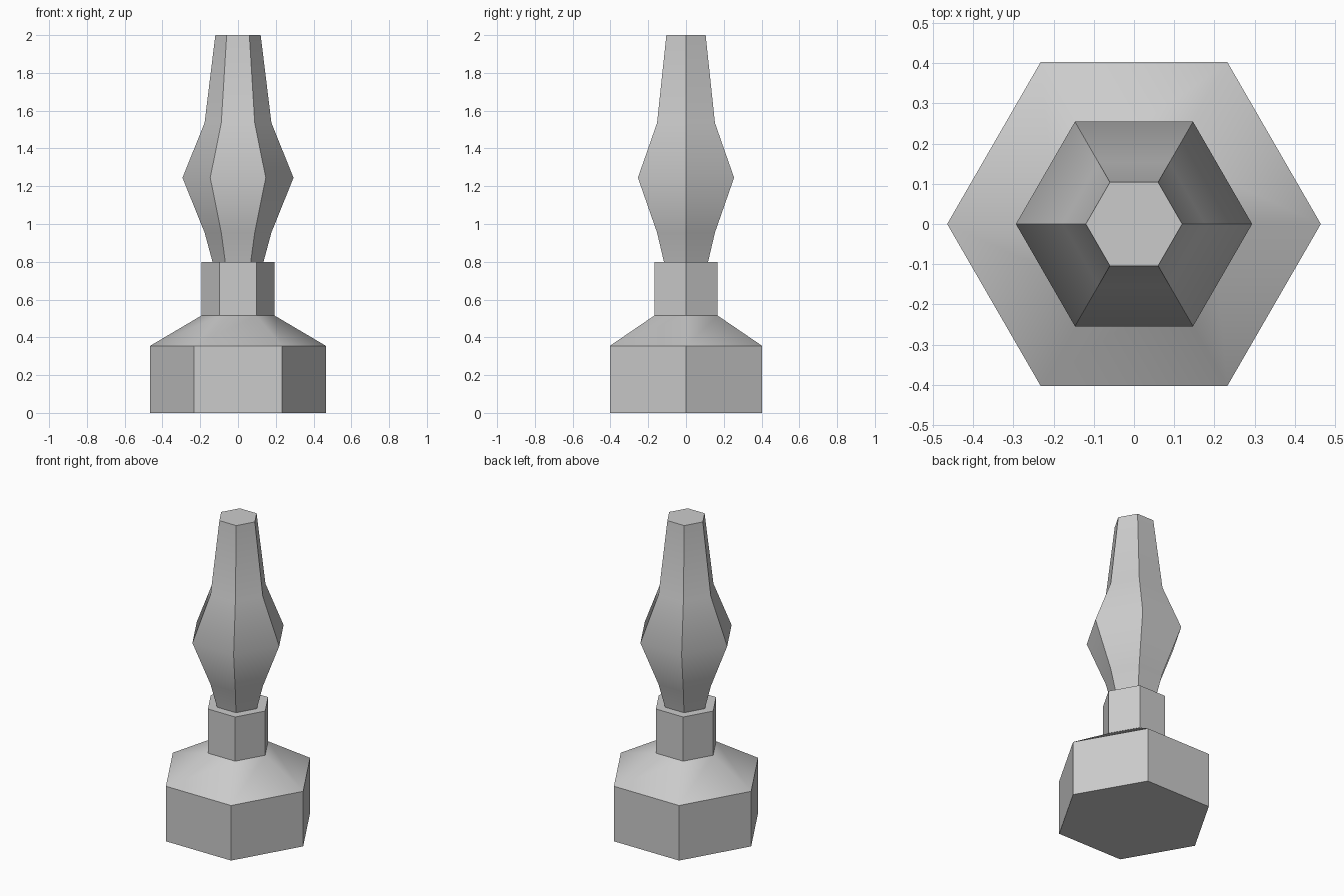
import bpy, bmesh, math

if "Cube" in bpy.data.objects:
    bpy.data.objects.remove(bpy.data.objects["Cube"])

SIDES = 6


def hex_turning(name, profile):
    """Closed six-sided solid from a list of (corner radius, height)."""
    bm = bmesh.new()
    rings = []
    for r, z in profile:
        rings.append([bm.verts.new((r * math.cos(math.tau * i / SIDES),
                                    r * math.sin(math.tau * i / SIDES), z))
                      for i in range(SIDES)])
    for low, high in zip(rings, rings[1:]):
        for i in range(SIDES):
            j = (i + 1) % SIDES
            bm.faces.new((low[i], low[j], high[j], high[i]))
    bm.faces.new(rings[0][::-1])
    bm.faces.new(rings[-1])
    mesh = bpy.data.meshes.new(name)
    bm.to_mesh(mesh)
    bm.free()
    obj = bpy.data.objects.new(name, mesh)
    bpy.context.collection.objects.link(obj)
    # Soft across the gentle bends, crisp along the hexagon corners
    bpy.ops.object.select_all(action='DESELECT')
    obj.select_set(True)
    bpy.context.view_layer.objects.active = obj
    bpy.ops.object.shade_smooth_by_angle(angle=math.radians(45))
    return obj


# Wide foot with sloping shoulder, continuing into the straight collar
hex_turning("base_and_collar", [(0.465, 0), (0.465, 0.355),
                                (0.194, 0.515), (0.194, 0.80)])

# Slender bulging stem with flat top
hex_turning("stem", [(0.135, 0.80), (0.177, 0.955), (0.294, 1.245),
                     (0.177, 1.535), (0.12, 2.0)])
